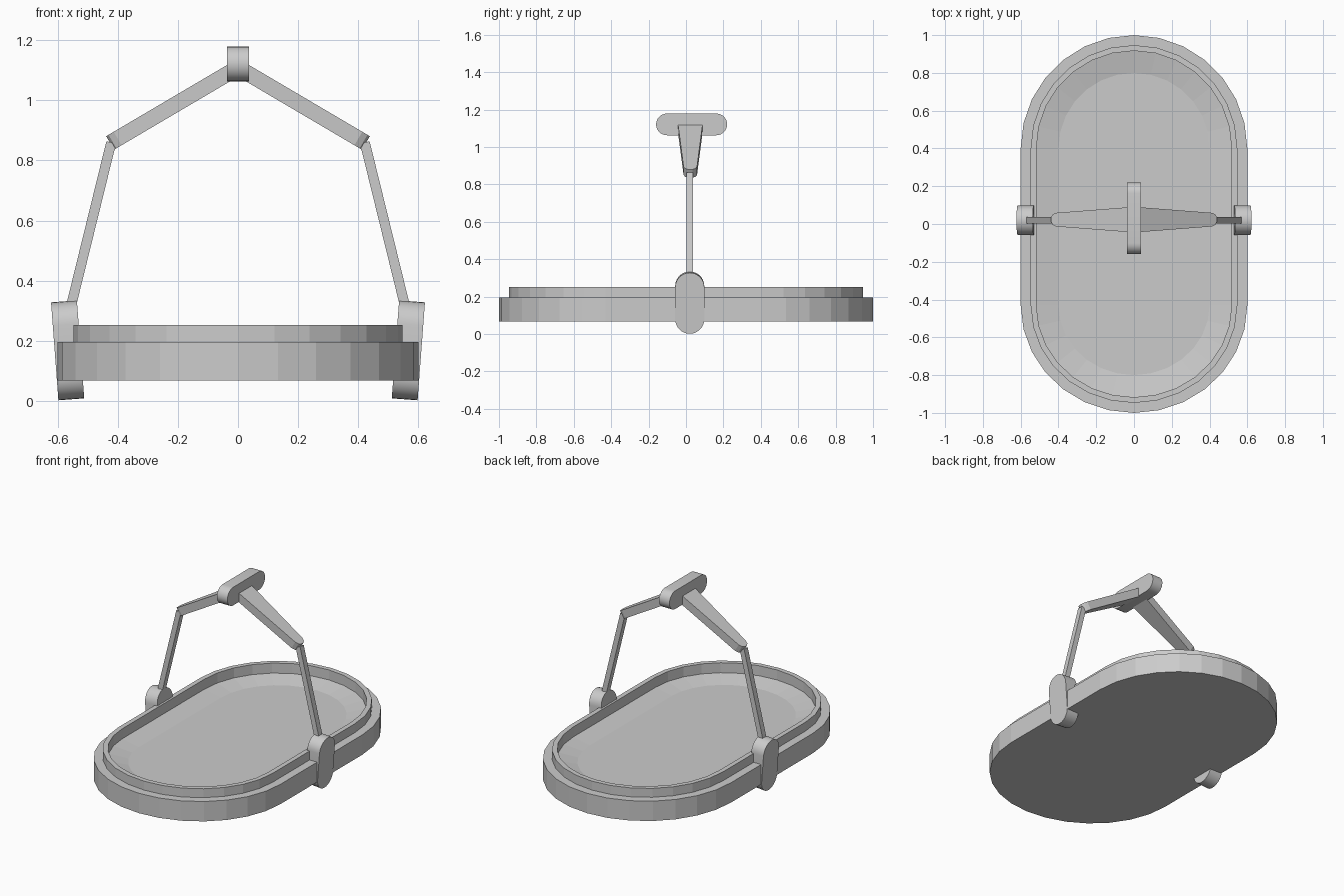
import bpy, bmesh, math
from mathutils import Vector, Matrix

if "Cube" in bpy.data.objects:
    bpy.data.objects.remove(bpy.data.objects["Cube"])

grey = bpy.data.materials.new("plain grey")
grey.diffuse_color = (0.6, 0.6, 0.6, 1)
grey.use_nodes = True
grey.node_tree.nodes["Principled BSDF"].inputs["Base Color"].default_value = grey.diffuse_color
YC = 0.02  # handle centre line in y


def make(name, bm, smooth=False):
    bmesh.ops.recalc_face_normals(bm, faces=bm.faces)
    mesh = bpy.data.meshes.new(name)
    bm.to_mesh(mesh)
    bm.free()
    mesh.materials.append(grey)
    ob = bpy.data.objects.new(name, mesh)
    bpy.context.collection.objects.link(ob)
    if smooth:
        bpy.ops.object.select_all(action='DESELECT')
        ob.select_set(True)
        bpy.context.view_layer.objects.active = ob
        bpy.ops.object.shade_smooth_by_angle(angle=math.radians(30))
    return ob


def loft(bm, rings):
    """Skin a stack of equal closed rings and cap both ends."""
    rows = [[bm.verts.new(p) for p in r] for r in rings]
    n = len(rows[0])
    for a, b in zip(rows, rows[1:]):
        for i in range(n):
            j = (i + 1) % n
            bm.faces.new((a[i], a[j], b[j], b[i]))
    bm.faces.new(rows[0][::-1])
    bm.faces.new(rows[-1])


def oval(d, z, seg=14):
    """Tray outline moved inwards by d."""
    pts = []
    for centre, start in ((0.4, 0.0), (-0.43, math.pi)):
        for i in range(seg + 1):
            t = start + math.pi * i / seg
            ry = 1 - d - abs(centre)
            pts.append(Vector(((0.6 - d) * math.cos(t), centre + ry * math.sin(t), z)))
    return pts


def pill(half_len, r, seg=14):
    """Rounded-end strip in 2D, long along the first axis."""
    pts = []
    for s, start in ((1, -math.pi / 2), (-1, math.pi / 2)):
        for i in range(seg + 1):
            t = start + math.pi * i / seg
            pts.append((s * (half_len - r) + r * math.cos(t), r * math.sin(t)))
    return pts


# Tray: outer wall, ledge, raised lip, inner wall, sloped border and floor
bm = bmesh.new()
loft(bm, [oval(d, z) for d, z in ((0, 0.068), (0, 0.195), (0.053, 0.195),
                                  (0.053, 0.252), (0.083, 0.252), (0.083, 0.188), (0.2, 0.165))])
make("tray", bm)

# Grip at the top of the handle
bm = bmesh.new()
loft(bm, [[Vector((x, 0.03 + a, 1.121 + b)) for a, b in pill(0.19, 0.058)] for x in (-0.037, 0.037)])
make("top_grip", bm, True)

for side, label in ((1, "right"), (-1, "left")):
    # Clamp: upright rounded plate leaning outwards
    bm = bmesh.new()
    rings = []
    for off in (-0.043, 0.043):
        rings.append([Vector((side * (0.567 + off + 0.075 * a), YC + b, 0.168 + a - 0.075 * off))
                      for a, b in pill(0.163, 0.078)])
    loft(bm, rings)
    make(label + "_clamp", bm, True)

    # Thin rod from clamp to upper arm
    low, high = Vector((0.562, YC, 0.29)), Vector((0.422, YC, 0.86))
    across = Vector((high.z - low.z, 0, low.x - high.x)).normalized() * 0.0165
    deep = Vector((0, 0.018, 0))
    bm = bmesh.new()
    loft(bm, [[Vector((side * q.x, q.y, q.z)) for q in
               (p + across + deep, p - across + deep, p - across - deep, p + across - deep)]
              for p in (low, high)])
    make(label + "_rod", bm)

    # Upper arm: tapering flat bar with a blunt outer end
    outline = [(0, 0.067), (0.465, 0.036), (0.485, 0.027), (0.494, 0.012)]
    outline += [(u, -v) for u, v in reversed(outline)]
    tilt = Matrix.Rotation(math.radians(30.5), 3, 'Y')
    bm = bmesh.new()
    rings = []
    for h in (-0.026, 0.026):
        ring = [tilt @ Vector((u, v, h)) + Vector((0, 0.023, 1.109)) for u, v in outline]
        # keep the inner end inside the grip
        rings.append([Vector((side * p.x, p.y, p.z)) for p in ring])
    loft(bm, rings)
    make(label + "_upper_arm", bm)
